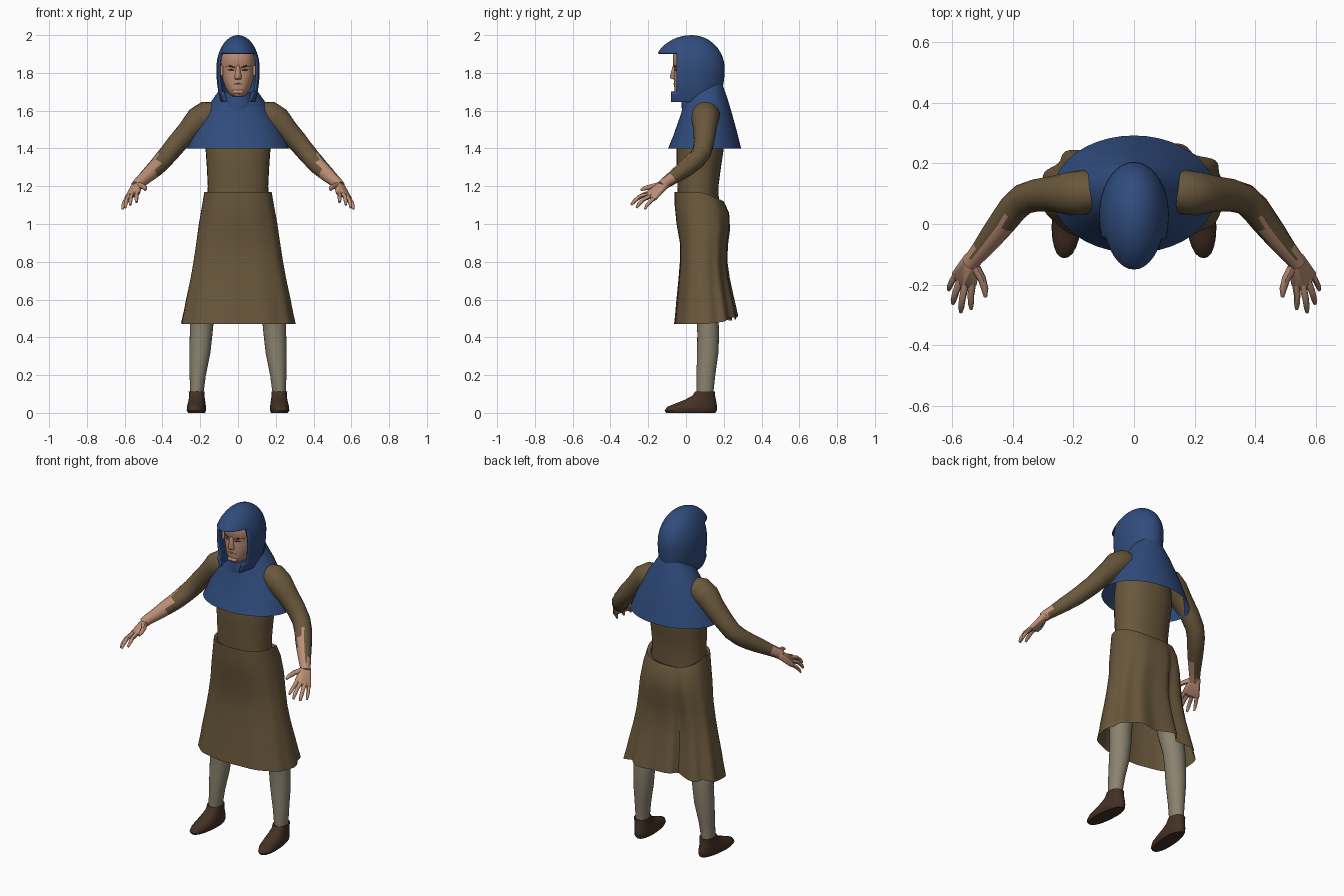
import bpy, bmesh, math
from mathutils import Vector

if "Cube" in bpy.data.objects:
    bpy.data.objects.remove(bpy.data.objects["Cube"])


def material(name, rgb):
    m = bpy.data.materials.new(name)
    m.diffuse_color = (*rgb, 1)
    m.use_nodes = True
    m.node_tree.nodes["Principled BSDF"].inputs["Base Color"].default_value = m.diffuse_color
    return m


BLUE = material("blue wool", (0.03, 0.072, 0.205))
BROWN = material("brown cloth", (0.142, 0.096, 0.045))
SKIN = material("skin", (0.50, 0.27, 0.18))
HOSE = material("grey hose", (0.255, 0.225, 0.16))
LEATHER = material("dark leather", (0.058, 0.030, 0.018))
HAIR = material("dark hair", (0.035, 0.02, 0.014))
LIPS = material("lips", (0.30, 0.12, 0.09))


def finish(name, bm, mats, rule=None, angle=45, flip_check=True):
    if flip_check:
        bmesh.ops.recalc_face_normals(bm, faces=bm.faces)
    bm.normal_update()
    if rule:
        for f in bm.faces:
            f.material_index = rule(f)
    me = bpy.data.meshes.new(name)
    bm.to_mesh(me)
    bm.free()
    for m in mats:
        me.materials.append(m)
    me.shade_smooth()
    me.set_sharp_from_angle(angle=math.radians(angle))
    ob = bpy.data.objects.new(name, me)
    bpy.context.collection.objects.link(ob)
    return ob


def skin_rings(bm, rings, n, caps):
    for a, b in zip(rings, rings[1:]):
        for i in range(n):
            j = (i + 1) % n
            bm.faces.new((a[i], a[j], b[j], b[i]))
    if caps:
        bm.faces.new(rings[0])
        bm.faces.new(rings[-1])


def oval(ring, th, power):
    """Point of a squared oval; ring = (z, centre x, half width, front y, back y)."""
    z, cx, rx, yf, yb = ring
    c, s = math.cos(th), math.sin(th)
    x = cx + rx * math.copysign(abs(c) ** power, c)
    y = (yf + yb) / 2 + (yb - yf) / 2 * math.copysign(abs(s) ** power, s)
    return Vector((x, y, z))


def loft(name, rings, mat, n=28, power=1.0, deform=None, caps=True):
    bm = bmesh.new()
    out = []
    for r in rings:
        row = []
        for i in range(n):
            th = 2 * math.pi * i / n
            p = oval(r, th, power)
            row.append(bm.verts.new(deform(p, th, r) if deform else p))
        out.append(row)
    skin_rings(bm, out, n, caps)
    return finish(name, bm, [mat])


def tube(name, path, mats, n=14, rule=None):
    """Round tube through (x, y, z, radius) points."""
    bm = bmesh.new()
    pts = [Vector(p[:3]) for p in path]
    out = []
    for k, p in enumerate(pts):
        d = (pts[min(k + 1, len(pts) - 1)] - pts[max(k - 1, 0)]).normalized()
        u = d.cross(Vector((0.1, 0.3, 1))).normalized()
        v = d.cross(u)
        out.append([bm.verts.new(p + path[k][3] * (u * math.cos(a) + v * math.sin(a)))
                    for a in (2 * math.pi * i / n for i in range(n))])
    skin_rings(bm, out, n, True)
    return finish(name, bm, mats, rule)


def hull(name, balls, mat):
    """Convex skin around (x, y, z, radius) balls."""
    bm = bmesh.new()
    for x, y, z, r in balls:
        g = bmesh.ops.create_icosphere(bm, subdivisions=2, radius=r)
        bmesh.ops.translate(bm, verts=g["verts"], vec=(x, y, z))
    bmesh.ops.delete(bm, geom=bm.faces[:], context='FACES_ONLY')
    res = bmesh.ops.convex_hull(bm, input=bm.verts[:])
    loose = [v for v in bm.verts if not v.link_faces]
    bmesh.ops.delete(bm, geom=loose, context='VERTS')
    bmesh.ops.delete(bm, geom=[e for e in bm.edges if not e.link_faces], context='EDGES')
    return finish(name, bm, [mat], angle=60)


# Torso
loft("torso", [(1.08, 0, .165, -.045, .175), (1.20, 0, .160, -.045, .172), (1.30, 0, .165, -.05, .185),
               (1.40, 0, .172, -.05, .20), (1.52, 0, .165, -.035, .195), (1.60, 0, .125, 0, .18),
               (1.66, 0, .07, .02, .15)], BROWN, 32, .9)


# Skirt with folds that deepen toward the hem and the back
def folds(p, th, r):
    t = (1.17 - r[0]) / .70
    back = max(0, math.sin(th))
    mid = Vector((0, (r[3] + r[4]) / 2, p.z))
    notch = .16 * math.exp(-((th - 1.95) / .13) ** 2) * min(1, t * 2)
    k = 1 + t * (.012 + .05 * back) * math.cos(11 * th) - notch
    q = mid + (p - mid) * k
    q.z += back * (.035 * t - .05 * (1 - t)) + .01 * t * back * math.cos(7 * th)
    return q


loft("skirt", [(1.16, 0, .160, -.045, .18), (1.17, 0, .178, -.06, .20), (1.10, 0, .19, -.06, .228),
               (1.00, 0, .208, -.05, .232), (.90, 0, .222, -.032, .22), (.80, 0, .237, -.032, .217),
               (.70, 0, .255, -.04, .228), (.60, 0, .276, -.05, .245), (.53, 0, .289, -.056, .258),
               (.47, 0, .302, -.062, .268)], BROWN, 96, .82, folds, False)


# Shoulder cape with a tilted neckline
def tilt(p, th, r):
    p.z += .055 * math.sin(th) * (r[0] - 1.40) / .30
    return p


loft("shoulder_cape", [(1.40, 0, .270, -.095, .292), (1.48, 0, .236, -.068, .268), (1.56, 0, .195, -.045, .242),
                       (1.63, 0, .153, -.025, .217), (1.67, 0, .122, -.018, .20), (1.70, 0, .10, -.015, .188)],
     BLUE, 40, 1, tilt, False)
loft("neck_lining", [(1.58, 0, .11, -.02, .17), (1.65, 0, .085, -.025, .17), (1.70, 0, .075, -.01, .16)], BLUE)

# Hood: stretched ball with a face opening and a projecting brim
bm = bmesh.new()
bmesh.ops.create_uvsphere(bm, u_segments=36, v_segments=24, radius=1)
for v in bm.verts:
    x, y, z = v.co
    v.co = (x * .115, .03 + y * (.205 if y < 0 else .175), 1.82 + z * (.18 if z > 0 else .28))
for co, no in (((0, 0, 1.905), (0, 0, 1)), ((0, 0, 1.70), (0, 0, 1)), ((0, 0, 1.645), (0, 0, 1)),
               ((0, -.05, 0), (0, 1, 0)), ((0, -.08, 0), (0, 1, 0))):
    bmesh.ops.bisect_plane(bm, geom=bm.verts[:] + bm.edges[:] + bm.faces[:], plane_co=co, plane_no=no)
gone = []
for f in bm.faces:
    c = f.calc_center_median()
    front = -.05 if c.z > 1.70 else -.08
    if c.z < 1.645 or (c.z < 1.905 and c.y < front):
        gone.append(f)
bmesh.ops.delete(bm, geom=gone, context='FACES')
hood = finish("hood", bm, [BLUE], flip_check=False)
thick = hood.modifiers.new("thickness", 'SOLIDIFY')
thick.thickness = .012
thick.offset = -1

# Head
HEAD = [(1.675, 0, .028, -.045, .06), (1.69, 0, .048, -.058, .09), (1.72, 0, .066, -.062, .12),
        (1.76, 0, .080, -.064, .14), (1.80, 0, .088, -.064, .15), (1.825, 0, .090, -.060, .15),
        (1.845, 0, .091, -.070, .15), (1.90, 0, .086, -.070, .15), (1.94, 0, .06, -.05, .12)]
loft("head", HEAD, SKIN, 36, .88)


def on_face(x, z):
    """Front surface of the head at x, z."""
    for a, b in zip(HEAD, HEAD[1:]):
        if a[0] <= z <= b[0]:
            t = (z - a[0]) / (b[0] - a[0])
            r = [p + (q - p) * t for p, q in zip(a, b)]
            s = (1 - (abs(x) / r[2]) ** (2 / .88)) ** (.88 / 2)
            return (r[3] + r[4]) / 2 - (r[4] - r[3]) / 2 * s


def face_line(name, pts, mat):
    tube(name, [(x, on_face(x, z) + .001, z, r) for x, z, r in pts], [mat], 8)


hull("nose", [(0, -.062, 1.835, .009), (0, -.077, 1.778, .009), (-.012, -.064, 1.773, .008),
              (.012, -.064, 1.773, .008)], SKIN)
hull("chin", [(-.018, -.054, 1.70, .012), (.018, -.054, 1.70, .012)], SKIN)
face_line("mouth", [(-.027, 1.740, .002), (0, 1.743, .0045), (.027, 1.740, .002)], LIPS)

# Parts on both sides
for s, side in ((1, "left"), (-1, "right")):
    def m(pts):
        return [(p[0] * s, *p[1:]) for p in pts]

    # Brow, eye and ear
    face_line(side + "_brow", m([(.016, 1.829, .0035), (.04, 1.837, .005), (.068, 1.836, .002)]), HAIR)
    face_line(side + "_eye", m([(.022, 1.815, .002), (.036, 1.817, .004), (.052, 1.815, .002)]), HAIR)
    hull(side + "_ear", m([(.088, -.01, 1.83, .009), (.086, -.018, 1.79, .007)]), SKIN)

    # Arm: sleeve with bare inner forearm
    bare = Vector((-.75 * s, -.65, .1))

    def sleeve(f):
        x = abs(f.calc_center_median().x)
        return int(x > .53 or (x > .425 and f.normal.dot(bare) > .05))

    tube(side + "_arm", m([(.12, .105, 1.585, .06), (.165, .105, 1.578, .074), (.21, .10, 1.55, .072),
                           (.26, .10, 1.495, .060), (.32, .095, 1.43, .054), (.365, .082, 1.375, .051),
                           (.40, .05, 1.335, .049), (.43, .01, 1.302, .046), (.465, -.035, 1.27, .041),
                           (.50, -.08, 1.238, .034), (.525, -.11, 1.217, .030), (.54, -.13, 1.20, .028)]),
         [BROWN, SKIN], 20, sleeve)

    # Hand
    hull(side + "_palm", m([(.525, -.12, 1.215, .02), (.545, -.115, 1.20, .02), (.532, -.195, 1.165, .014),
                            (.558, -.20, 1.155, .014), (.588, -.165, 1.138, .013)]), SKIN)
    for finger, pts in {
        "thumb": [(.525, -.14, 1.205, .017), (.502, -.18, 1.198, .014), (.492, -.215, 1.19, .012), (.49, -.24, 1.18, .006)],
        "index": [(.533, -.19, 1.168, .013), (.538, -.235, 1.15, .011), (.538, -.262, 1.13, .010), (.537, -.28, 1.115, .006)],
        "middle": [(.555, -.195, 1.16, .013), (.566, -.245, 1.145, .011), (.570, -.275, 1.12, .010), (.571, -.29, 1.10, .006)],
        "ring": [(.572, -.185, 1.15, .013), (.588, -.225, 1.13, .011), (.595, -.25, 1.105, .010), (.597, -.262, 1.085, .006)],
        "little": [(.585, -.165, 1.14, .012), (.601, -.19, 1.118, .010), (.609, -.208, 1.097, .009), (.611, -.218, 1.078, .005)],
    }.items():
        tube(f"{side}_{finger}", m(pts), [SKIN], 8)

    # Leg and shoe
    loft(side + "_leg", [(.06, .22 * s, .034, .06, .145), (.11, .218 * s, .036, .055, .145),
                         (.20, .213 * s, .043, .056, .155), (.32, .202 * s, .056, .058, .172),
                         (.42, .195 * s, .060, .06, .175), (.50, .191 * s, .064, .055, .172),
                         (.62, .175 * s, .07, .03, .17), (.85, .13 * s, .085, .015, .18)], HOSE, 24)

    def splay(p, th, r):
        p.x += s * .12 * (.05 - p.y) * (.12 - p.z) / .12 * .6
        return p

    loft(side + "_shoe", [(.0, .217 * s, .043, -.105, .155), (.012, .219 * s, .050, -.113, .163),
                          (.032, .219 * s, .050, -.10, .165), (.05, .219 * s, .047, -.055, .162),
                          (.07, .219 * s, .043, -.005, .158), (.09, .219 * s, .041, .033, .154),
                          (.112, .219 * s, .042, .048, .153), (.108, .219 * s, .032, .06, .143)],
         LEATHER, 24, .9, splay)
